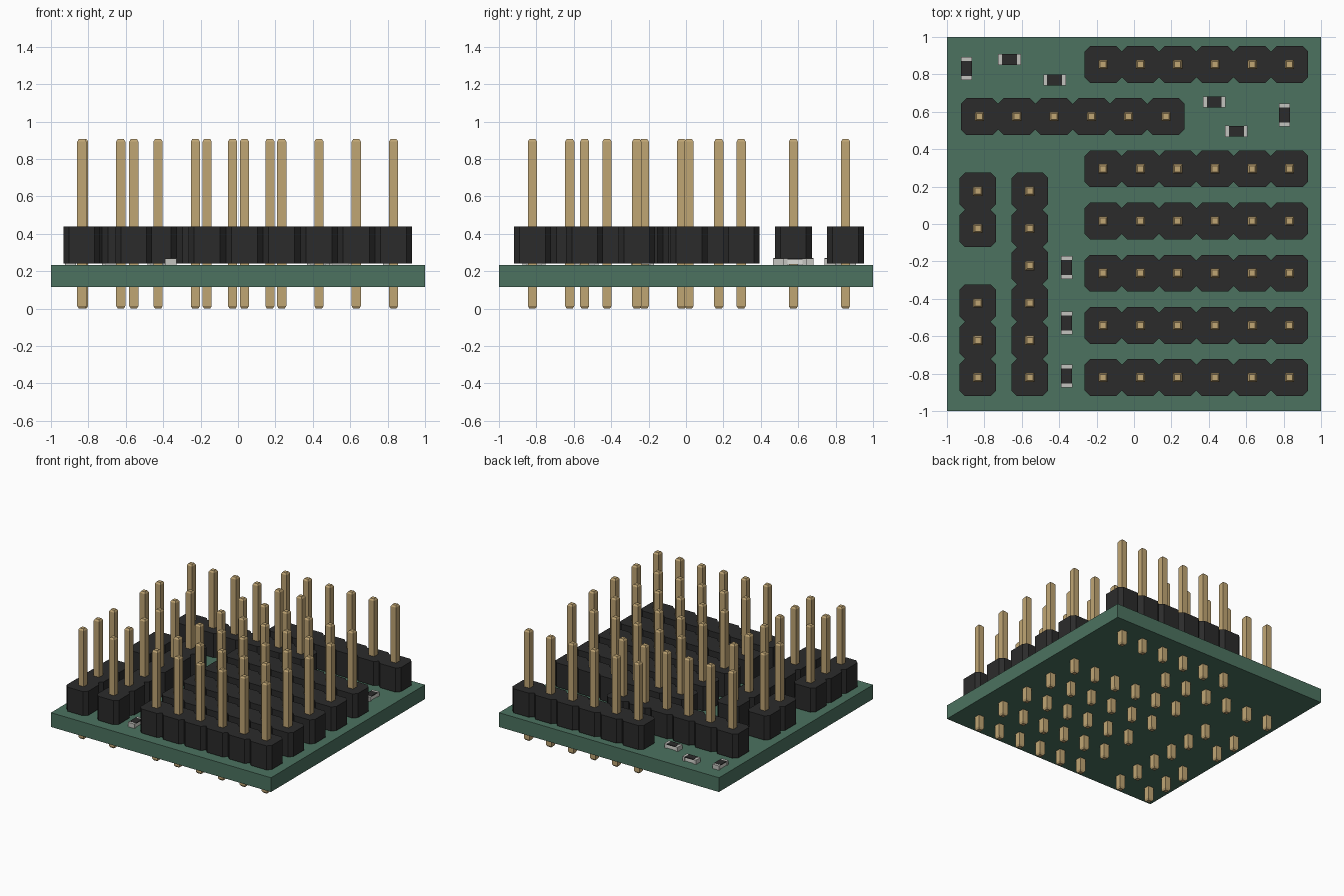
import bpy, bmesh
from mathutils import Matrix, Vector

if "Cube" in bpy.data.objects:
    bpy.data.objects.remove(bpy.data.objects["Cube"])

PITCH = 0.1993
BOARD_Z0, BOARD_Z1 = 0.116, 0.233


def material(name, r, g, b):
    m = bpy.data.materials.new(name)
    m.diffuse_color = (r, g, b, 1)
    m.use_nodes = True
    m.node_tree.nodes["Principled BSDF"].inputs["Base Color"].default_value = m.diffuse_color
    return m


GREEN = material("board_green", 0.072, 0.17, 0.117)
BLACK = material("plastic_black", 0.024, 0.024, 0.024)
GOLD = material("pin_gold", 0.53, 0.38, 0.175)
SILVER = material("solder_silver", 0.55, 0.55, 0.52)
CERAMIC = material("ceramic_white", 0.72, 0.72, 0.68)


def finish(name, bm, mat, x=0, y=0, turned=False):
    bmesh.ops.recalc_face_normals(bm, faces=bm.faces)
    me = bpy.data.meshes.new(name)
    bm.to_mesh(me)
    bm.free()
    me.materials.append(mat)
    ob = bpy.data.objects.new(name, me)
    ob.location = (x, y, 0)
    if turned:
        me.transform(Matrix(((0, -1, 0, 0), (1, 0, 0, 0), (0, 0, 1, 0), (0, 0, 0, 1))))
    bpy.context.collection.objects.link(ob)
    return ob


def add_box(bm, cx, sx, sy, z0, z1):
    mat = Matrix.Translation((cx, 0, (z0 + z1) / 2)) @ Matrix.Diagonal((sx, sy, z1 - z0, 1))
    bmesh.ops.create_cube(bm, size=1, matrix=mat)


def add_pin(bm, cx):
    # square post with tapered tips, lofted from square sections
    rings = []
    for z, h in ((0, 0.016), (0.014, 0.0245), (0.893, 0.0245), (0.907, 0.016)):
        rings.append([bm.verts.new((cx + sx * h, sy * h, z))
                      for sx, sy in ((-1, -1), (1, -1), (1, 1), (-1, 1))])
    for a, b in zip(rings, rings[1:]):
        for i in range(4):
            j = (i + 1) % 4
            bm.faces.new((a[i], a[j], b[j], b[i]))
    bm.faces.new(rings[0][::-1])
    bm.faces.new(rings[-1])


def header(name, x, y, count, turned=False):
    # housing: row of chamfered cells, first pin at (x, y)
    p, w, c = PITCH / 2, 0.0985, 0.03
    lower = []
    for i in range(count):
        cx = i * PITCH
        lower += [(cx - p, -w + c), (cx - p + c, -w), (cx + p - c, -w)]
    lower.append(((count - 1) * PITCH + p, -w + c))
    outline = lower + [(px, -py) for px, py in reversed(lower)]
    bm = bmesh.new()
    face = bm.faces.new([bm.verts.new((px, py, 0.24)) for px, py in outline])
    top = bmesh.ops.extrude_face_region(bm, geom=[face])["geom"]
    bmesh.ops.translate(bm, vec=Vector((0, 0, 0.198)),
                        verts=[v for v in top if isinstance(v, bmesh.types.BMVert)])
    finish(name + "_housing", bm, BLACK, x, y, turned)
    # pins
    bm = bmesh.new()
    for i in range(count):
        add_pin(bm, i * PITCH)
    finish(name + "_pins", bm, GOLD, x, y, turned)


def resistor(name, x, y, turned):
    z = BOARD_Z1
    bm = bmesh.new()
    add_box(bm, 0, 0.10, 0.058, z + 0.004, z + 0.030)
    finish(name + "_body", bm, CERAMIC, x, y, turned)
    bm = bmesh.new()
    add_box(bm, 0, 0.08, 0.058, z + 0.030, z + 0.037)
    finish(name + "_coating", bm, BLACK, x, y, turned)
    bm = bmesh.new()
    for s in (-1, 1):
        add_box(bm, s * 0.0505, 0.021, 0.06, z, z + 0.036)
    finish(name + "_end_caps", bm, SILVER, x, y, turned)


# circuit board
bm = bmesh.new()
add_box(bm, 0, 2, 2, BOARD_Z0, BOARD_Z1)
finish("circuit_board", bm, GREEN)

# horizontal headers, the sixth row is shifted left
for row in range(7):
    header(f"row_header_{row + 1}", -0.826 if row == 5 else -0.165,
           -0.821 + row * 0.279, 6)

# vertical headers on the left
header("column_header_long", -0.557, -0.821, 6, True)
header("column_header_three", -0.835, -0.821, 3, True)
header("column_header_two", -0.835, -0.821 + 4 * PITCH, 2, True)

# surface mount resistors
for i, (x, y, turned) in enumerate((
        (-0.895, 0.832, True), (-0.665, 0.879, False), (-0.424, 0.77, False),
        (0.429, 0.652, False), (0.804, 0.582, True), (0.547, 0.496, False),
        (-0.36, -0.232, True), (-0.36, -0.529, True), (-0.36, -0.812, True))):
    resistor(f"resistor_{i + 1}", x, y, turned)
